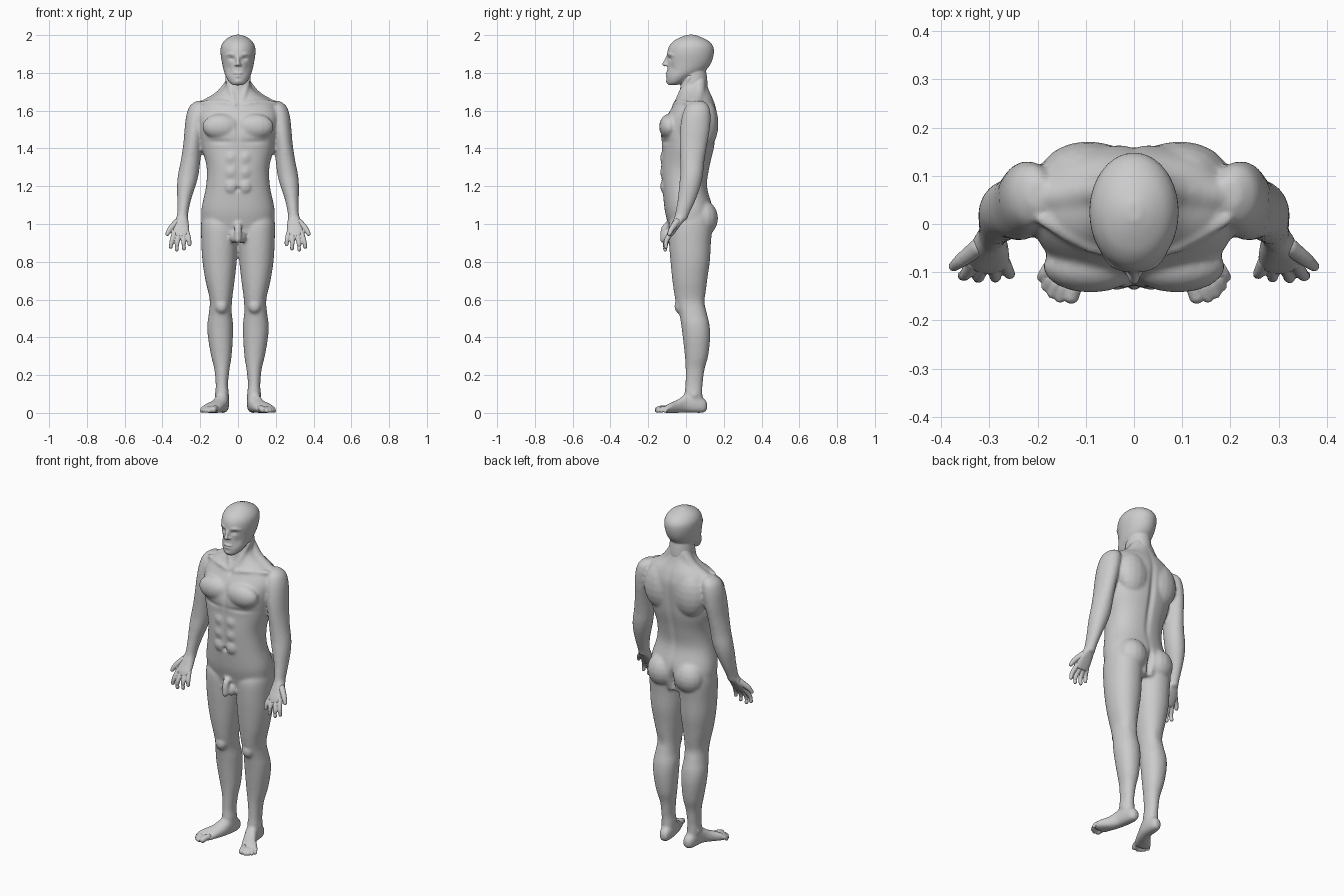
import bpy, bmesh, math
from mathutils import Vector, Matrix


def spline(rows, steps):
    """Catmull-Rom interpolation of parameter rows."""
    out = []
    for i in range(len(rows) - 1):
        a, b, c, d = (rows[max(0, min(len(rows) - 1, i + k))] for k in (-1, 0, 1, 2))
        for s in range(steps):
            t = s / steps
            out.append([0.5 * (2*q + (r - p)*t + (2*p - 5*q + 4*r - e)*t*t + (3*q - p - 3*r + e)*t**3)
                        for p, q, r, e in zip(a, b, c, d)])
    return out + [list(rows[-1])]


def skin_rings(bm, rings):
    loops = [[bm.verts.new(p) for p in ring] for ring in rings]
    n = len(loops[0])
    faces = [bm.faces.new((a[i], a[(i+1) % n], b[(i+1) % n], b[i]))
             for a, b in zip(loops, loops[1:]) for i in range(n)]
    faces += [bm.faces.new(loops[0]), bm.faces.new(loops[-1])]
    bmesh.ops.recalc_face_normals(bm, faces=faces)


def loft(bm, rows, side=1, axis='z', power=2.0, n=32):
    """Rows are (height, x min, x max, other min, other max)."""
    rings = []
    for h, x0, x1, u0, u1 in spline(rows, 4):
        ring = []
        for i in range(n):
            a = 2 * math.pi * i / n
            c, s = math.cos(a), math.sin(a)
            x = side * ((x0+x1)/2 + (x1-x0)/2 * math.copysign(abs(c)**(2/power), c))
            u = (u0+u1)/2 + (u1-u0)/2 * math.copysign(abs(s)**(2/power), s)
            ring.append((x, u, h) if axis == 'z' else (x, h, u))
        rings.append(ring)
    skin_rings(bm, rings)


def blob(bm, x, y, z, rx, ry, rz, side=1):
    m = Matrix.Translation((x * side, y, z)) @ Matrix.Diagonal((rx, ry, rz, 1))
    bmesh.ops.create_uvsphere(bm, u_segments=16, v_segments=10, radius=1, matrix=m)


def tube(bm, pts, side=1, n=12):
    """Round-ended tube through (x, y, z, radius) points."""
    rows = spline(pts, 3)
    ps = [Vector((r[0] * side, r[1], r[2])) for r in rows]
    rings = []
    for i, p in enumerate(ps):
        q = (ps[min(i+1, len(ps)-1)] - ps[max(i-1, 0)]).to_track_quat('Z', 'Y')
        rings.append([p + q @ Vector((math.cos(k*2*math.pi/n), math.sin(k*2*math.pi/n), 0)) * rows[i][3]
                      for k in range(n)])
    skin_rings(bm, rings)
    for x, y, z, r in (pts[0], pts[-1]):
        blob(bm, x, y, z, r, r, r, side)


def fuse(bm, name, voxel, smooth):
    """Merge overlapping parts into one smooth skin."""
    me = bpy.data.meshes.new(name)
    bm.to_mesh(me)
    bm.free()
    ob = bpy.data.objects.new(name, me)
    bpy.context.collection.objects.link(ob)
    r = ob.modifiers.new("merge", 'REMESH')
    r.mode, r.voxel_size = 'VOXEL', voxel
    s = ob.modifiers.new("soften", 'SMOOTH')
    s.factor, s.iterations = 0.5, smooth
    dg = bpy.context.evaluated_depsgraph_get()
    done = bpy.data.meshes.new_from_object(ob.evaluated_get(dg))
    ob.modifiers.clear()
    ob.data = done
    done.polygons.foreach_set("use_smooth", [True] * len(done.polygons))
    return ob


def sculpt(ob, strokes):
    """Soft hollows and bumps: (x, y, z, size x, size z, push along y)."""
    for v in ob.data.vertices:
        vx, vy, vz = v.co
        move = 0
        for x, y, z, sx, sz, push in strokes:
            if abs(vz - z) < 2.5*sz and abs(vx - x) < 2.5*sx and abs(vy - y) < .07:
                move += push * math.exp(-((vx-x)/sx)**2 - ((vz-z)/sz)**2)
        if move:
            v.co = (vx, vy + move, vz)


def sym(rows):
    return [(z, -w, w, f, b) for z, w, f, b in rows]


core, face, digits = bmesh.new(), bmesh.new(), bmesh.new()

# Torso and neck
loft(core, sym([(.93, .12, -.08, .12), (1.0, .185, -.095, .14), (1.05, .194, -.108, .145),
                (1.1, .19, -.116, .138), (1.2, .169, -.126, .112), (1.3, .166, -.132, .125),
                (1.4, .19, -.128, .148), (1.48, .2, -.132, .158), (1.55, .212, -.112, .163),
                (1.6, .21, -.085, .162), (1.65, .175, -.056, .148), (1.69, .11, -.036, .13),
                (1.73, .07, -.03, .115), (1.79, .062, -.028, .102)]), power=2.3, n=48)

# Head
loft(face, sym([(1.735, .025, -.094, -.05), (1.75, .046, -.101, -.01), (1.78, .064, -.103, .04),
                (1.81, .075, -.1, .1), (1.85, .084, -.098, .132), (1.9, .092, -.1, .147),
                (1.94, .09, -.09, .144), (1.97, .073, -.064, .118), (1.99, .045, -.026, .078),
                (2.002, .014, .008, .044)]), n=40)
loft(face, sym([(1.7, .055, -.015, .1), (1.73, .068, -.029, .114), (1.8, .064, -.031, .108),
                (1.83, .06, -.03, .1)]))
tube(face, [(0, -.094, 1.893, .008), (0, -.105, 1.868, .009), (0, -.114, 1.846, .012)])  # nose
blob(face, 0, -.098, 1.797, .026, .012, .007)   # upper lip
blob(face, 0, -.096, 1.784, .022, .012, .007)   # lower lip
blob(face, 0, -.09, 1.755, .024, .016, .014)    # chin

# Groin
tube(core, [(0, -.085, 1.0, .019), (0, -.113, .975, .02), (0, -.12, .915, .018)])

for s in (1, -1):
    # Leg
    loft(core, [(.05, .05, .115, 0, .09), (.1, .048, .12, -.008, .087), (.15, .053, .118, -.003, .088),
                (.23, .045, .125, -.002, .098), (.3, .034, .142, -.006, .117), (.4, .027, .159, -.017, .128),
                (.47, .026, .162, -.026, .124), (.53, .033, .154, -.037, .11), (.6, .031, .15, -.057, .102),
                (.7, .018, .172, -.072, .112), (.8, .007, .188, -.082, .126), (.9, .002, .194, -.09, .132),
                (1.0, 0, .196, -.09, .14), (1.06, .03, .185, -.06, .13)], s, power=2.15)
    # Foot and toes
    loft(core, [(.112, .062, .092, .018, .055), (.095, .05, .108, .002, .075), (.05, .047, .118, 0, .1),
                (0, .052, .126, .002, .1), (-.04, .066, .15, 0, .072), (-.08, .082, .185, 0, .054),
                (-.105, .094, .197, 0, .041), (-.125, .105, .178, .003, .03)], s, 'y', 2.4)
    blob(core, .112, .045, .095, .014, .016, .016, s)
    for x0, y0, x1, y1, r in ((.118, -.11, .13, -.149, .017), (.14, -.11, .153, -.152, .012),
                              (.155, -.105, .169, -.143, .012), (.168, -.1, .182, -.129, .011),
                              (.18, -.09, .191, -.11, .011)):
        tube(digits, [(x0, y0, .024, r), ((x0+x1)/2, (y0+y1)/2, .023, r), (x1, y1, r, r)], s)
    # Arm
    loft(core, [(1.652, .175, .22, .035, .09), (1.625, .165, .255, 0, .12), (1.575, .165, .274, -.02, .13),
                (1.5, .178, .283, -.032, .126), (1.42, .192, .29, -.034, .112), (1.33, .2, .304, -.031, .097),
                (1.26, .209, .318, -.031, .09), (1.2, .225, .323, -.037, .077), (1.13, .248, .322, -.044, .052),
                (1.06, .263, .322, -.056, .02), (1.02, .264, .326, -.066, .004)], s)
    # Palm, fingers and thumb
    loft(core, [(1.05, .266, .321, -.055, .008), (1.02, .263, .333, -.069, -.009), (.99, .258, .346, -.082, -.031),
                (.96, .256, .348, -.097, -.053), (.935, .262, .342, -.105, -.071)], s, power=2.5)
    for pts in ([(.335, -.08, .955), (.35, -.105, .91), (.356, -.107, .879)],
                [(.312, -.082, .95), (.322, -.11, .9), (.324, -.11, .864)],
                [(.29, -.082, .95), (.288, -.108, .905), (.286, -.11, .87)],
                [(.27, -.078, .955), (.26, -.1, .92), (.257, -.104, .892)]):
        tube(digits, [p + (r,) for p, r in zip(pts, (.014, .0125, .0105))], s)
    tube(digits, [(.323, -.048, 1.01, .019), (.358, -.075, .975, .015), (.374, -.088, .947, .011)], s)
    # Muscles: buttock, chest, shoulder blade, kneecap
    blob(core, .09, .09, 1.03, .088, .08, .095, s)
    blob(core, .09, -.088, 1.515, .1, .055, .068, s)
    blob(core, .095, .105, 1.53, .1, .067, .13, s)
    blob(core, .088, -.032, .565, .035, .03, .04, s)
    blob(core, .018, -.085, .93, .025, .029, .034, s)
    for z in (1.2, 1.275, 1.35):
        blob(core, .036, -.113, z, .036, .024, .04, s)
    # Neck slope, collarbone, neck tendon
    tube(core, [(.03, .07, 1.75, .035), (.09, .065, 1.675, .035), (.19, .055, 1.61, .04)], s)
    tube(core, [(.01, -.062, 1.625, .012), (.09, -.05, 1.645, .011), (.19, .01, 1.64, .014)], s)
    tube(core, [(.06, .02, 1.78, .012), (.04, -.02, 1.71, .013), (.015, -.058, 1.635, .01)], s)
    # Nostril and brow
    blob(face, .012, -.1, 1.842, .008, .009, .007, s)
    tube(face, [(.015, -.093, 1.896, .008), (.04, -.084, 1.9, .009), (.06, -.062, 1.892, .008)], s)

body = fuse(core, "body", .008, 6)
head = fuse(face, "head", .005, 4)
fuse(digits, "fingers_and_toes", .004, 3)

# Body hollows: navel, breastbone, belly line, spine, cleft, throat
marks = [(0, -.13, 1.185, .011, .011, .014), (0, -.13, 1.5, .011, .06, .009),
         (0, -.13, 1.28, .01, .08, .005), (0, .14, 1.4, .016, .2, -.012),
         (0, .15, 1.0, .012, .06, -.03), (0, -.05, 1.625, .014, .015, .008)]
# Face hollows: mouth line, eyes, cheeks
lines = [(0, -.11, 1.7905, .022, .004, .005)]
for s in (1, -1):
    marks += [(s*.09, -.12, 1.435, .06, .012, .006), (s*.1, .1, .585, .03, .04, -.005)]
    lines += [(s*.033, -.09, 1.874, .013, .009, .013), (s*.033, -.09, 1.872, .008, .005, -.006),
              (s*.05, -.08, 1.825, .014, .02, .005)]
sculpt(body, marks)
sculpt(head, lines)
